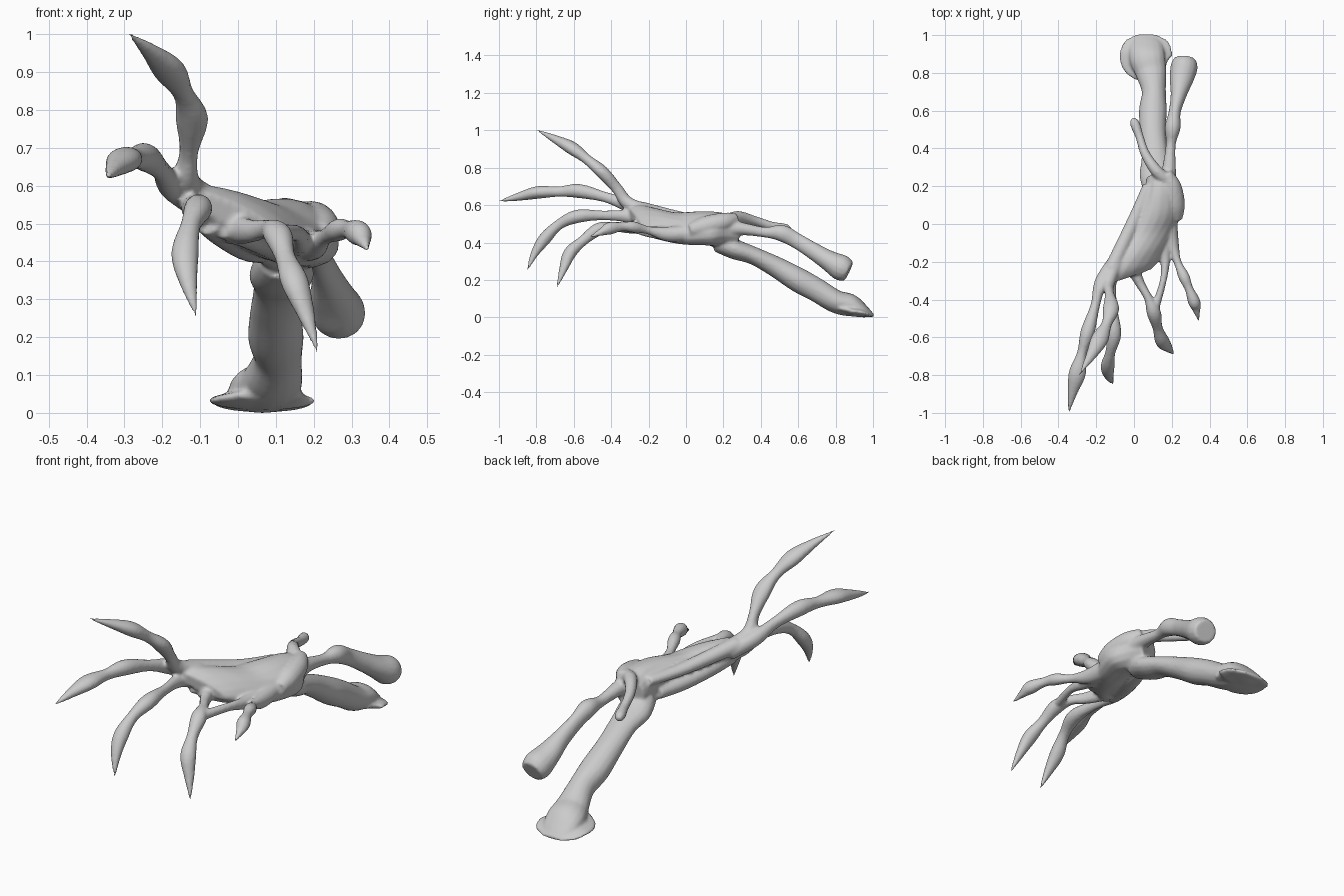
import bpy, bmesh, math
from mathutils import Vector

SIDES, STEPS = 16, 5
parts = []


def spline(p0, p1, p2, p3, t):
    # gentle Catmull-Rom so bones swell at joints without kinks
    return [b + 0.5 * t * (c - a + t * (2*a - 5*b + 4*c - d + t * (3*(b - c) + d - a)))
            for a, b, c, d in zip(p0, p1, p2, p3)]


def limb(name, stations, side=None):
    """Loft elliptical rings; station = x, y, z, half width, half height."""
    n = len(stations)
    rows = []
    for i in range(n - 1):
        quad = [stations[max(0, min(n - 1, i + k))] for k in (-1, 0, 1, 2)]
        rows += [spline(*quad, s / STEPS) for s in range(STEPS)]
    rows.append(list(stations[-1]))
    bm = bmesh.new()
    rings = []
    for i, r in enumerate(rows):
        a, b = rows[max(i - 1, 0)], rows[min(i + 1, len(rows) - 1)]
        tan = (Vector(b[:3]) - Vector(a[:3])).normalized()
        across = Vector(side).normalized() if side else tan.cross(Vector((0, 0, 1))).normalized()
        up = across.cross(tan).normalized()
        w, h = max(r[3], 0.002), max(r[4], 0.002)
        rings.append([bm.verts.new(Vector(r[:3]) + across * w * math.cos(q) + up * h * math.sin(q))
                      for q in (2 * math.pi * k / SIDES for k in range(SIDES))])
    for a, b in zip(rings, rings[1:]):
        for k in range(SIDES):
            j = (k + 1) % SIDES
            bm.faces.new((a[k], a[j], b[j], b[k]))
    bm.faces.new(rings[0][::-1])
    bm.faces.new(rings[-1])
    bmesh.ops.recalc_face_normals(bm, faces=bm.faces)
    me = bpy.data.meshes.new(name)
    bm.to_mesh(me)
    bm.free()
    ob = bpy.data.objects.new(name, me)
    bpy.context.collection.objects.link(ob)
    parts.append(ob)


# palm, tilted so that its left edge is higher
limb("palm", [(.13, .27, .455, .07, .07), (.14, .19, .47, .095, .09), (.145, .09, .475, .135, .085),
              (.1, -.03, .475, .15, .075), (.035, -.15, .5, .165, .07),
              (-.01, -.23, .522, .175, .055), (-.03, -.28, .53, .145, .03)], side=(.88, .3, -.38))

# large forearm bone with a flared, flat foot
limb("lower_forearm_bone", [(.12, .18, .41, .07, .065), (.115, .26, .365, .086, .055),
                            (.11, .36, .33, .07, .048), (.1, .48, .27, .068, .056),
                            (.1, .6, .2, .074, .066), (.105, .7, .145, .064, .064),
                            (.09, .8, .085, .082, .062), (.07, .88, .064, .095, .06),
                            (.065, .95, .032, .085, .035), (.065, 1.0, .01, .05, .008)])
limb("flared_foot", [(.09, .79, .05, .085, .02), (.065, .86, .035, .137, .024),
                     (.065, .92, .03, .138, .024), (.065, .97, .018, .115, .016),
                     (.065, 1.005, .008, .05, .008)])
# slim forearm bone
limb("upper_forearm_bone", [(.18, .16, .47, .05, .06), (.185, .28, .475, .038, .037),
                            (.195, .42, .455, .026, .028), (.205, .51, .45, .042, .045),
                            (.215, .59, .41, .032, .042), (.235, .68, .355, .042, .046),
                            (.25, .76, .305, .062, .055), (.265, .83, .265, .072, .07),
                            (.27, .87, .245, .06, .055)])
# wrist spur and ridge
limb("wrist_spur", [(.19, .22, .51, .035, .04), (.12, .28, .535, .032, .034), (.06, .37, .515, .025, .026),
                    (.03, .46, .488, .022, .024), (.005, .53, .475, .026, .026), (-.008, .56, .47, .012, .012)])
limb("wrist_ridge", [(.22, .02, .465, .035, .035), (.215, .1, .485, .055, .055), (.2, .2, .51, .05, .05),
                     (.17, .27, .53, .03, .03)])

# upward finger
limb("finger_raised", [(-.09, -.2, .57, .035, .035), (-.135, -.31, .61, .035, .035),
                       (-.13, -.37, .69, .025, .03), (-.122, -.45, .778, .044, .035),
                       (-.145, -.53, .845, .028, .027), (-.182, -.61, .905, .046, .035),
                       (-.23, -.7, .953, .027, .022), (-.29, -.8, 1.003, .003, .003)])
# outer finger, nearly level
limb("finger_outer", [(-.1, -.2, .55, .04, .04), (-.175, -.31, .6, .035, .038), (-.205, -.43, .642, .025, .028),
                      (-.245, -.57, .675, .038, .038), (-.275, -.68, .672, .026, .028),
                      (-.3, -.79, .668, .046, .034), (-.325, -.89, .646, .027, .023),
                      (-.348, -1.008, .618, .003, .003)])
# middle finger, curling down
limb("finger_middle", [(-.06, -.2, .52, .04, .045), (-.12, -.3, .54, .03, .036), (-.11, -.44, .545, .022, .026),
                       (-.105, -.58, .54, .038, .036), (-.125, -.68, .495, .027, .028),
                       (-.14, -.755, .42, .037, .034), (-.13, -.81, .34, .024, .021),
                       (-.108, -.85, .248, .003, .003)])
# inner finger with a two-strut root
limb("finger_inner", [(-.02, -.2, .49, .04, .045), (.03, -.31, .48, .026, .032), (.075, -.39, .485, .023, .026),
                      (.105, -.47, .47, .038, .035), (.125, -.55, .41, .027, .028),
                      (.15, -.62, .345, .038, .034), (.18, -.655, .26, .025, .022),
                      (.213, -.692, .155, .003, .003)])
limb("finger_strut", [(.15, -.04, .45, .05, .045), (.165, -.18, .455, .028, .032), (.155, -.3, .475, .018, .022),
                      (.11, -.45, .475, .024, .024)])
# thumb
limb("thumb", [(.17, .02, .45, .06, .05), (.2, -.1, .445, .038, .04), (.23, -.2, .465, .021, .022),
               (.265, -.28, .483, .03, .03), (.29, -.34, .485, .023, .024),
               (.318, -.41, .475, .033, .034), (.33, -.45, .457, .023, .021), (.343, -.518, .428, .003, .003)])
# low ridges under and over the palm that lead into the fingers
limb("back_ridge", [(.08, .2, .51, .035, .025), (0, .02, .525, .035, .03), (-.12, -.24, .58, .04, .04)])
limb("palm_ridge", [(.15, .12, .425, .055, .04), (.13, -.02, .43, .055, .04), (.06, -.16, .455, .045, .035),
                    (-.04, -.26, .49, .03, .03)])
limb("palm_heel", [(.07, .14, .43, .04, .035), (.03, 0, .445, .055, .045), (-.03, -.14, .48, .055, .045),
                   (-.08, -.26, .51, .04, .04)])
limb("wrist_knob", [(.08, .12, .42, .035, .03), (.13, .2, .4, .06, .045), (.15, .27, .375, .035, .035)])

# fuse everything into one smooth bony skin
bpy.ops.object.select_all(action='DESELECT')
for ob in parts:
    ob.select_set(True)
hand = parts[0]
bpy.context.view_layer.objects.active = hand
bpy.ops.object.join()
hand.name = "skeletal_hand"
remesh = hand.modifiers.new("fuse", 'REMESH')
remesh.mode, remesh.voxel_size = 'VOXEL', .008
soften = hand.modifiers.new("soften", 'SMOOTH')
soften.factor, soften.iterations = .5, 5
for name in ("fuse", "soften"):
    bpy.ops.object.modifier_apply(modifier=name)
for v in hand.data.vertices:
    v.co.z = max(v.co.z, 0)
bpy.ops.object.shade_smooth()
